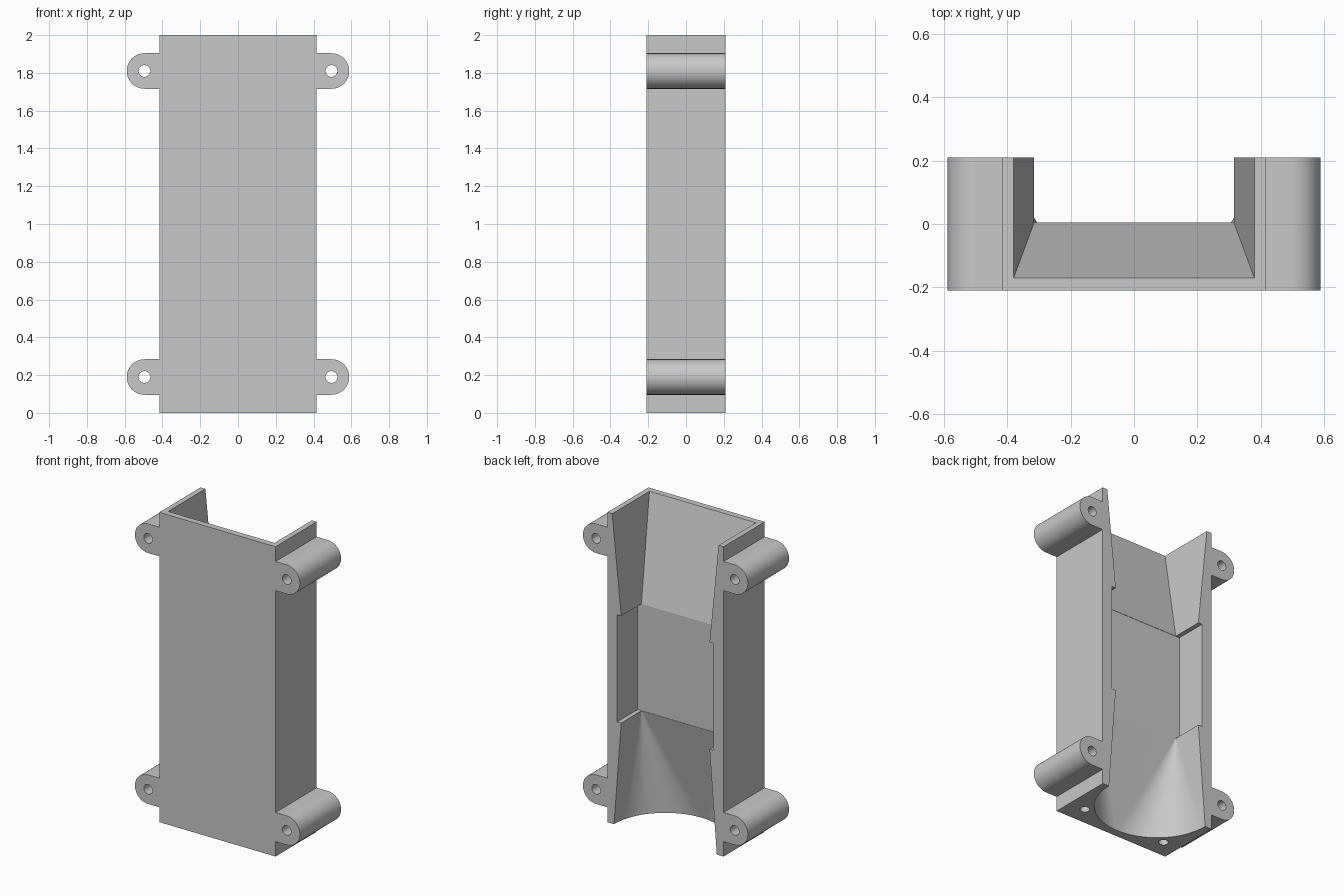
import bpy, bmesh
from math import sin, cos, pi, radians

if "Cube" in bpy.data.objects:
    bpy.data.objects.remove(bpy.data.objects["Cube"], do_unlink=True)

W, D, H = 0.415, 0.21, 2.0          # half width, half depth, height
AXIS_Y = D                          # the duct axis lies on the open back plane
NECK_LOW, NECK_HIGH = 0.667, 1.357

grey = bpy.data.materials.new("plain grey")
grey.use_nodes = True
color = (0.58, 0.58, 0.58, 1)
grey.diffuse_color = color
grey.node_tree.nodes["Principled BSDF"].inputs["Base Color"].default_value = color


def make_object(name, bm):
    bmesh.ops.recalc_face_normals(bm, faces=bm.faces)
    mesh = bpy.data.meshes.new(name)
    bm.to_mesh(mesh)
    bm.free()
    mesh.materials.append(grey)
    obj = bpy.data.objects.new(name, mesh)
    bpy.context.collection.objects.link(obj)
    return obj


def hull(name, points):
    bm = bmesh.new()
    for p in points:
        bm.verts.new(p)
    bmesh.ops.convex_hull(bm, input=bm.verts[:])
    bmesh.ops.dissolve_limit(bm, angle_limit=radians(0.1), verts=bm.verts[:], edges=bm.edges[:])
    return make_object(name, bm)


def rect(hx, hy, z):
    return [(sx * hx, AXIS_Y + sy * hy, z) for sx in (-1, 1) for sy in (-1, 1)]


def circle(x, y, r, z, n=96):
    return [(x + r * cos(2 * pi * i / n), y + r * sin(2 * pi * i / n), z) for i in range(n)]


def cut(obj, cutters):
    bpy.context.view_layer.objects.active = obj
    for c in cutters:
        c.hide_render = True
        mod = obj.modifiers.new("cut", "BOOLEAN")
        mod.operation, mod.solver, mod.object = "DIFFERENCE", "EXACT", c
        bpy.ops.object.modifier_apply(modifier=mod.name)
        bpy.data.objects.remove(c, do_unlink=True)


def smooth(obj):
    bpy.ops.object.select_all(action="DESELECT")
    obj.select_set(True)
    bpy.context.view_layer.objects.active = obj
    bpy.ops.object.shade_smooth_by_angle(angle=radians(25))


# Half shell of the duct
shell = hull("duct_shell", [(x, y, z) for x in (-W, W) for y in (-D, D) for z in (0, H)])
neck = (0.315, 0.205)
mouth = (0.38, 0.38)
cutters = [
    # flared rectangular mouth
    hull("mouth_cutter", rect(*neck, NECK_HIGH - 0.003) + rect(*mouth, H) + rect(*mouth, H + 0.1)),
    # wider straight slot in the middle
    hull("slot_cutter", rect(0.344, 0.208, NECK_LOW) + rect(0.344, 0.208, NECK_HIGH)),
    # round inlet blending into the rectangular neck
    hull("inlet_cutter", rect(*neck, NECK_LOW + 0.003)
         + circle(0, AXIS_Y, 0.367, 0) + circle(0, AXIS_Y, 0.367, -0.1)),
]
# screw holes in the underside
for side in (-1, 1):
    cutters.append(hull("screw_cutter", circle(side * 0.3, -0.09, 0.029, -0.1, 32)
                        + circle(side * 0.3, -0.09, 0.029, 0.2, 32)))
cut(shell, cutters)
smooth(shell)


# Mounting lugs: rounded tabs with a through hole, full depth
def lug(name, side, z):
    cx, r, n = 0.495, 0.094, 32
    outline = [(W, z - r)]
    outline += [(cx + r * sin(pi * i / n), z - r * cos(pi * i / n)) for i in range(n + 1)]
    outline += [(W, z + r)]
    tab = hull(name, [(side * x, y, h) for x, h in outline for y in (-D, D)])
    hole = hull("hole_cutter", [(side * x, y, h) for y in (-D - 0.1, D + 0.1)
                                for x, h, _ in circle(cx, z, 0.031, 0, 32)])
    cut(tab, [hole])
    smooth(tab)


for side, side_name in ((1, "left"), (-1, "right")):
    for z, level in ((0.19, "lower"), (1.81, "upper")):
        lug(f"{level}_{side_name}_lug", side, z)
